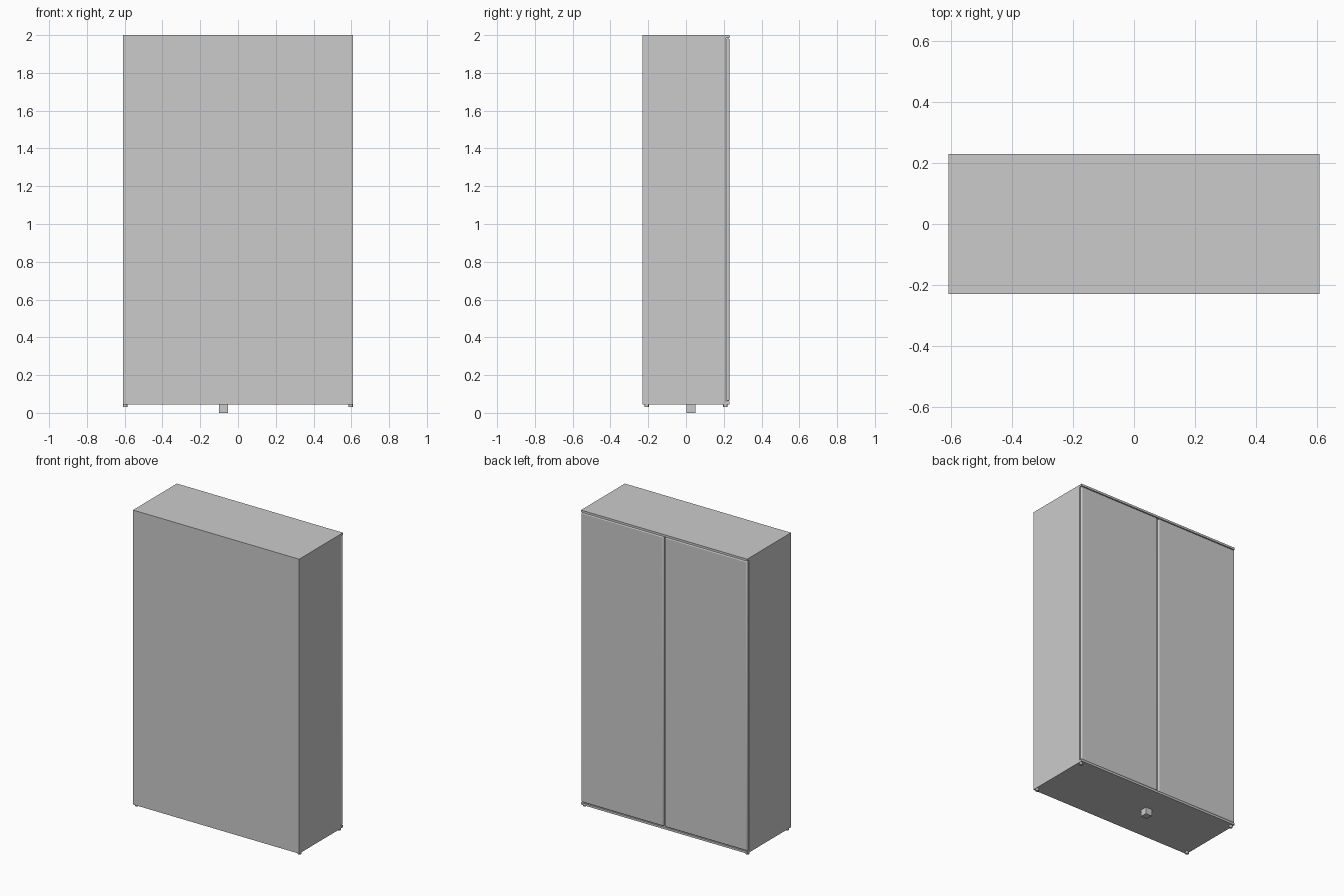
import bpy

if "Cube" in bpy.data.objects:
    bpy.data.objects.remove(bpy.data.objects["Cube"])

W, D, Z0, Z1 = 0.61, 0.23, 0.045, 2.0   # half width, half depth, base and top heights
T = 0.018                               # panel thickness


def finish(ob, name, bevel=0.0):
    ob.name = name
    if bevel:
        m = ob.modifiers.new("soft_edges", 'BEVEL')
        m.width = bevel
        m.segments = 3
    bpy.ops.object.shade_smooth_by_angle()
    return ob


def box(name, x, y, z, bevel=0.0):
    """Box from (min, max) pairs on each axis."""
    bpy.ops.mesh.primitive_cube_add(size=1, location=[sum(p) / 2 for p in (x, y, z)])
    ob = bpy.context.object
    ob.scale = [p[1] - p[0] for p in (x, y, z)]
    bpy.ops.object.transform_apply(location=False, rotation=False, scale=True)
    return finish(ob, name, bevel)


# Carcass: full-depth top and bottom, sides and divider behind the doors
box("top_panel", (-W, W), (-D, D), (Z1 - 0.014, Z1))
box("bottom_panel", (-W, W), (-D, D), (Z0, Z0 + 0.014))
low, high = Z0 + 0.014, Z1 - 0.014
front = D - 0.019
box("plain_panel", (-W, W), (-D, -D + T), (low, high))
box("divider", (-T / 2, T / 2), (-D + T, front), (low, high))

# Sides and doors, mirrored about the centre
for s, side in ((-1, "left"), (1, "right")):
    box(f"side_panel_{side}", sorted((s * W, s * (W - T))), (-D + T, front), (low, high))
    box(f"door_{side}", sorted((s * 0.005, s * (W - 0.001))), (front + 0.001, D),
        (low + 0.003, high - 0.003), 0.006)

# Small round corner feet
for sx in (-1, 1):
    for sy in (-1, 1):
        bpy.ops.mesh.primitive_cylinder_add(vertices=16, radius=0.011, depth=0.014,
                                            location=(sx * 0.597, sy * 0.208, Z0 - 0.006))
        finish(bpy.context.object, "corner_foot")

# Square support leg near the middle
box("support_leg", (-0.10, -0.053), (0.003, 0.05), (0, Z0))
